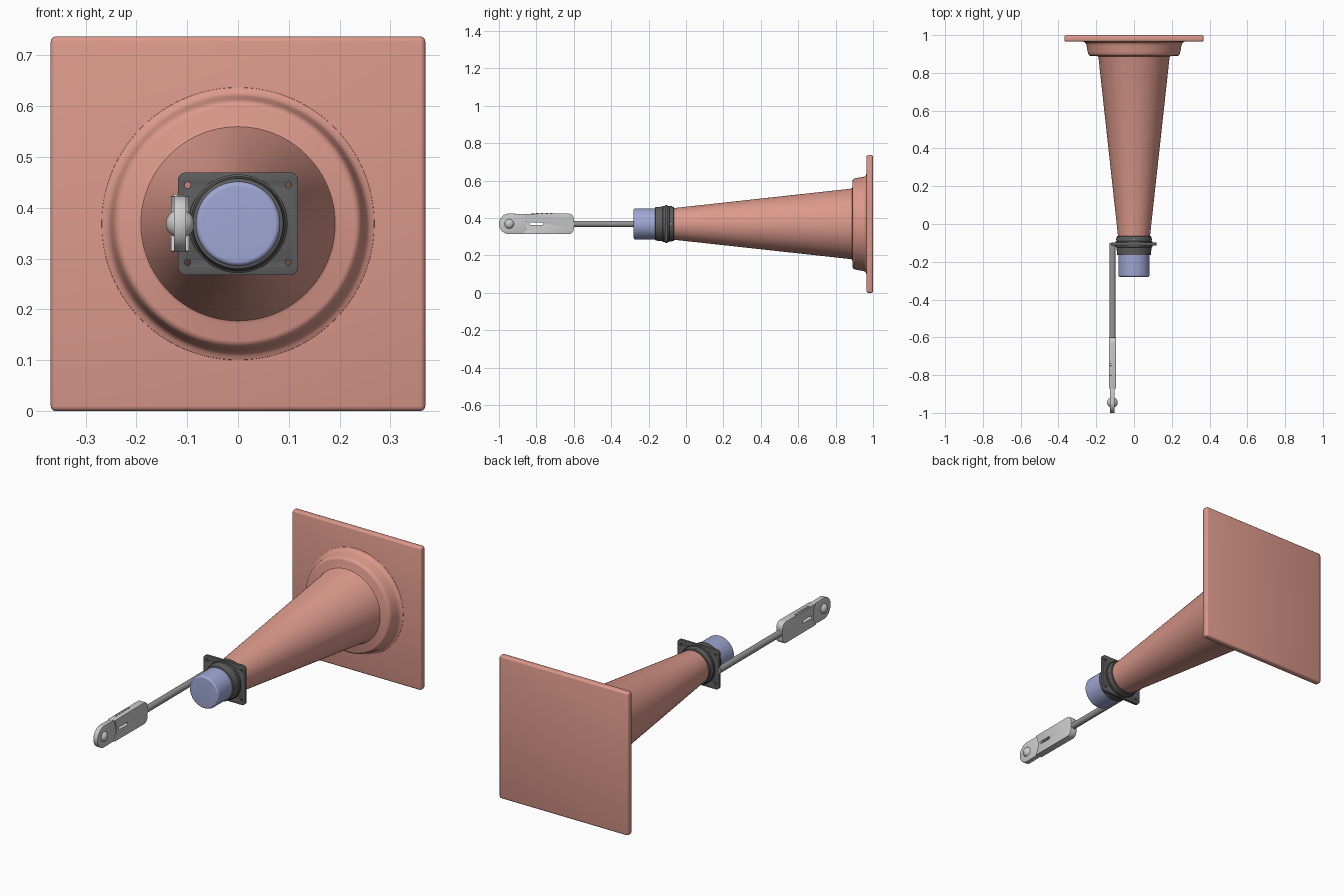
import bpy, bmesh, math
from mathutils import Matrix, Vector

if "Cube" in bpy.data.objects:
    bpy.data.objects.remove(bpy.data.objects["Cube"])

ZC = 0.3685          # height of the main axis
HX = -0.114          # x of rod and handle


def material(name, rgb):
    m = bpy.data.materials.new(name)
    m.diffuse_color = (*rgb, 1)
    m.use_nodes = True
    m.node_tree.nodes["Principled BSDF"].inputs["Base Color"].default_value = m.diffuse_color
    return m


CORAL = material("coral", (0.72, 0.32, 0.26))
BLUE = material("blue", (0.35, 0.39, 0.66))
DARK = material("dark_grey", (0.11, 0.11, 0.11))
ROD = material("mid_grey", (0.3, 0.3, 0.3))


def finish(ob, mat, bevel=0, segments=3):
    if mat:
        ob.data.materials.clear()
        ob.data.materials.append(mat)
    bpy.ops.object.select_all(action='DESELECT')
    ob.select_set(True)
    bpy.context.view_layer.objects.active = ob
    if bevel:
        b = ob.modifiers.new("bevel", 'BEVEL')
        b.width, b.segments, b.limit_method = bevel, segments, 'ANGLE'
        b.angle_limit = math.radians(40)
        bpy.ops.object.modifier_apply(modifier="bevel")
    bpy.ops.object.shade_smooth_by_angle(angle=math.radians(35))
    return ob


def from_bmesh(name, bm, mat, **kw):
    bmesh.ops.recalc_face_normals(bm, faces=bm.faces)
    me = bpy.data.meshes.new(name)
    bm.to_mesh(me)
    bm.free()
    ob = bpy.data.objects.new(name, me)
    bpy.context.collection.objects.link(ob)
    return finish(ob, mat, **kw)


def box(name, size, loc, mat=None, **kw):
    bm = bmesh.new()
    bmesh.ops.create_cube(bm, size=1, matrix=Matrix.Translation(loc) @ Matrix.Diagonal((*size, 1)))
    return from_bmesh(name, bm, mat, **kw)


def lathe(name, profile, mat, x=0, n=96):
    """Revolve (radius, y) points about a y-axis line and cap both ends."""
    bm = bmesh.new()
    rings = [[bm.verts.new((x + r * math.cos(a), y, ZC + r * math.sin(a)))
              for a in (2 * math.pi * i / n for i in range(n))] for r, y in profile]
    for p, q in zip(rings, rings[1:]):
        for i in range(n):
            j = (i + 1) % n
            bm.faces.new((p[i], p[j], q[j], q[i]))
    bm.faces.new(rings[0])
    bm.faces.new(rings[-1])
    return from_bmesh(name, bm, mat)


def arc(cx, cy, r, a0, a1, n=8):
    return [(cx + r * math.cos(math.radians(a0 + (a1 - a0) * i / n)),
             cy + r * math.sin(math.radians(a0 + (a1 - a0) * i / n))) for i in range(n + 1)]


def plate(name, loops, thickness, matrix, mat=None, bevel=0):
    """Extrude a flat outline with holes through its thickness."""
    cu = bpy.data.curves.new(name, 'CURVE')
    cu.dimensions, cu.fill_mode, cu.extrude = '2D', 'BOTH', thickness / 2
    for pts in loops:
        s = cu.splines.new('POLY')
        s.points.add(len(pts) - 1)
        for p, (u, v) in zip(s.points, pts):
            p.co = (u, v, 0, 1)
        s.use_cyclic_u = True
    tmp = bpy.data.objects.new(name + "_outline", cu)
    bpy.context.collection.objects.link(tmp)
    bpy.context.view_layer.update()
    me = bpy.data.meshes.new_from_object(tmp.evaluated_get(bpy.context.evaluated_depsgraph_get()))
    bm = bmesh.new()
    bm.from_mesh(me)
    bpy.data.objects.remove(tmp)
    bpy.data.meshes.remove(me)
    bmesh.ops.remove_doubles(bm, verts=bm.verts, dist=1e-5)
    bm.transform(matrix)
    return from_bmesh(name, bm, mat, bevel=bevel, segments=2)


# Square base and stepped cone body
box("base_plate", (0.737, 0.035, 0.737), (0, 0.9825, ZC), CORAL, bevel=0.01)
lathe("cone_body", [(0.270, 0.97), (0.268, 0.964), (0.260, 0.961), (0.254, 0.955), (0.251, 0.945),
                    (0.245, 0.910), (0.242, 0.899), (0.237, 0.893), (0.230, 0.890), (0.197, 0.890),
                    (0.191, 0.887), (0.188, 0.880), (0.083, -0.08)], CORAL)

# Blue end cap
lathe("end_cap", [(0.073, -0.28)] + [(0.073 + u, -0.270 + v) for u, v in arc(0, 0, 0.01, -80, 0, 6)]
      + [(0.083, -0.07)], BLUE)

# Collar with its square mounting flange
lathe("collar", [(0.086, -0.165), (0.089, -0.163), (0.093, -0.125), (0.097, -0.122), (0.097, -0.092),
                 (0.094, -0.089), (0.091, -0.066), (0.088, -0.063), (0.080, -0.063)], DARK)
w, h, r = 0.118, 0.101, 0.016
outline = (arc(w - r, h - r, r, 0, 90) + arc(r - w, h - r, r, 90, 180)
           + arc(r - w, r - h, r, 180, 270) + arc(w - r, r - h, r, 270, 360))
holes = [arc(sx * 0.099, sz * 0.076, 0.006, 0, 345, 23) for sx in (-1, 1) for sz in (-1, 1)]
plate("mounting_flange", [outline] + holes, 0.014,
      Matrix.Translation((0, -0.106, ZC)) @ Matrix.Rotation(math.pi / 2, 4, 'X'), DARK, bevel=0.002)

# Set screws around the collar
for i in range(4):
    d = Vector((math.cos(i * math.pi / 2), 0, math.sin(i * math.pi / 2)))
    bm = bmesh.new()
    bmesh.ops.create_cone(bm, cap_ends=True, segments=16, radius1=0.005, radius2=0.005, depth=0.008,
                          matrix=Matrix.Translation(d * 0.091 + Vector((0, -0.081, ZC)))
                          @ d.to_track_quat('Z', 'Y').to_matrix().to_4x4())
    from_bmesh(f"collar_screw_{i + 1}", bm, ROD)

# Rod joining the flange to the handle
lathe("rod", [(0.0165, -0.63), (0.0165, -0.10)], ROD, x=HX, n=32)

# Handle body, outlined in (y, z)
side = Matrix(((0, 0, 1, HX), (1, 0, 0, 0), (0, 1, 0, ZC), (0, 0, 0, 1)))
body = (arc(-0.945, 0, 0.092, -36, 36, 16) + arc(-0.628, 0.027, 0.028, 90, 0)
        + arc(-0.628, -0.027, 0.028, 0, -90))
slot = arc(-0.77, 0, 0.007, -90, 90) + arc(-0.83, 0, 0.007, 90, 270)
plate("handle_body", [body, slot], 0.036, side, bevel=0.004)

# Thinner round-ended handle tip with its pivot ball
tip = arc(-0.945, 0, 0.055, 90, 270, 24) + [(-0.85, -0.053), (-0.85, 0.053)]
plate("handle_tip", [tip], 0.024, side, bevel=0.003)
bm = bmesh.new()
bmesh.ops.create_uvsphere(bm, u_segments=32, v_segments=16, radius=0.028,
                          matrix=Matrix.Translation((HX, -0.945, ZC)))
from_bmesh("pivot_ball", bm, None)

# Grip ridges along the top edge of the handle
for i in range(5):
    box(f"grip_ridge_{i + 1}", (0.010, 0.012, 0.008), (HX - 0.009, -0.82 + i * 0.025, ZC + 0.0545),
        bevel=0.002)
